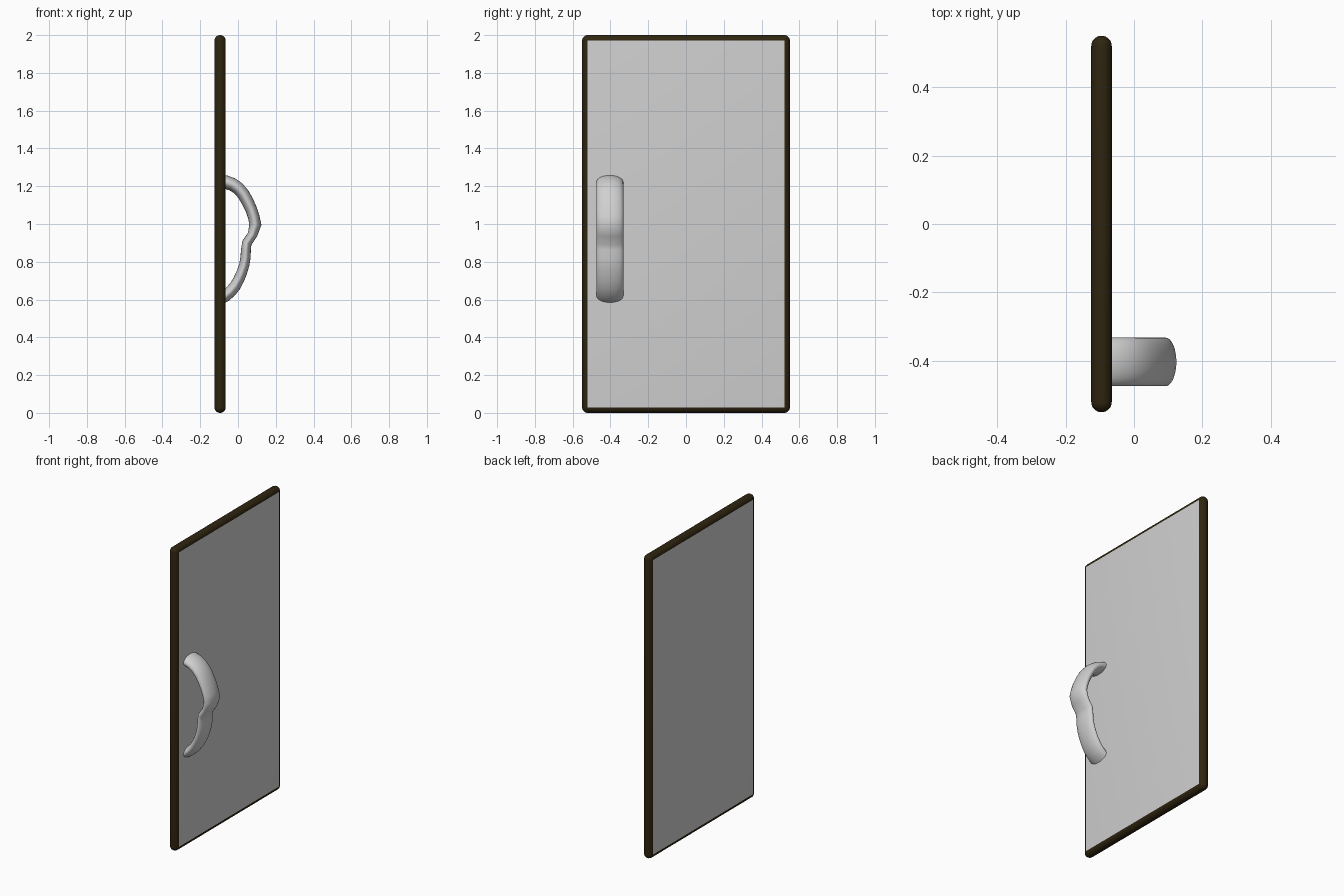
import bpy, bmesh, math
from mathutils import Vector

if "Cube" in bpy.data.objects:
    bpy.data.objects.remove(bpy.data.objects["Cube"])


def material(name, rgb):
    m = bpy.data.materials.new(name)
    m.diffuse_color = (*rgb, 1)
    m.use_nodes = True
    m.node_tree.nodes["Principled BSDF"].inputs["Base Color"].default_value = m.diffuse_color
    return m


silver = material("light_grey", (0.63, 0.63, 0.63))
brown = material("dark_brown", (0.028, 0.018, 0.005))


def add_object(name, bm, mats):
    bmesh.ops.recalc_face_normals(bm, faces=bm.faces)
    me = bpy.data.meshes.new(name)
    bm.to_mesh(me)
    bm.free()
    for m in mats:
        me.materials.append(m)
    ob = bpy.data.objects.new(name, me)
    bpy.context.collection.objects.link(ob)
    bpy.context.view_layer.objects.active = ob
    ob.select_set(True)
    bpy.ops.object.shade_smooth_by_angle(angle=math.radians(35))
    ob.select_set(False)
    return ob


# Door slab: box with half-round rim; flat sides grey, rim brown
bm = bmesh.new()
bmesh.ops.create_cube(bm, size=1)
for v in bm.verts:
    v.co = Vector((v.co.x * 0.06 - 0.095, v.co.y * 1.1, v.co.z * 2 + 1))
bmesh.ops.bevel(bm, geom=bm.edges[:], offset=0.0298, segments=8, profile=0.5,
                affect='EDGES', clamp_overlap=True)
bm.normal_update()
for f in bm.faces:
    f.material_index = 0 if f.calc_area() > 1 else 1
add_object("door_panel", bm, [silver, brown])

# Handle: elliptical section swept along a bow with a thumb notch (x, z, half thickness)
path = [(-0.105, 1.228, .033), (-.066, 1.222, .036), (-.03, 1.21, .035), (0, 1.19, .034),
        (.028, 1.158, .033), (.05, 1.12, .032), (.07, 1.078, .031), (.084, 1.035, .031),
        (.092, .998, .032), (.077, .944, .026), (.047, .9, .026), (.042, .865, .026),
        (.040, .823, .027), (.033, .783, .027), (.02, .743, .028), (.004, .706, .029),
        (-.015, .672, .03), (-.038, .644, .031), (-.066, .619, .031), (-.1, .597, .028)]
SIDES = 32
bm = bmesh.new()
rings = []
for i, (x, z, r) in enumerate(path):
    a, b = path[max(i - 1, 0)], path[min(i + 1, len(path) - 1)]
    t = Vector((b[0] - a[0], 0, b[1] - a[1])).normalized()
    n = Vector((-t.z, 0, t.x))
    ring = []
    for k in range(SIDES):
        ang = 2 * math.pi * k / SIDES
        p = Vector((x, -0.403, z)) + n * r * math.cos(ang)
        p.y += 0.071 * math.sin(ang)
        p.x = max(p.x, -0.124)
        ring.append(bm.verts.new(p))
    rings.append(ring)
for r0, r1 in zip(rings, rings[1:]):
    for k in range(SIDES):
        j = (k + 1) % SIDES
        bm.faces.new((r0[k], r0[j], r1[j], r1[k]))
bm.faces.new(rings[0])
bm.faces.new(rings[-1])
add_object("door_handle", bm, [silver])
